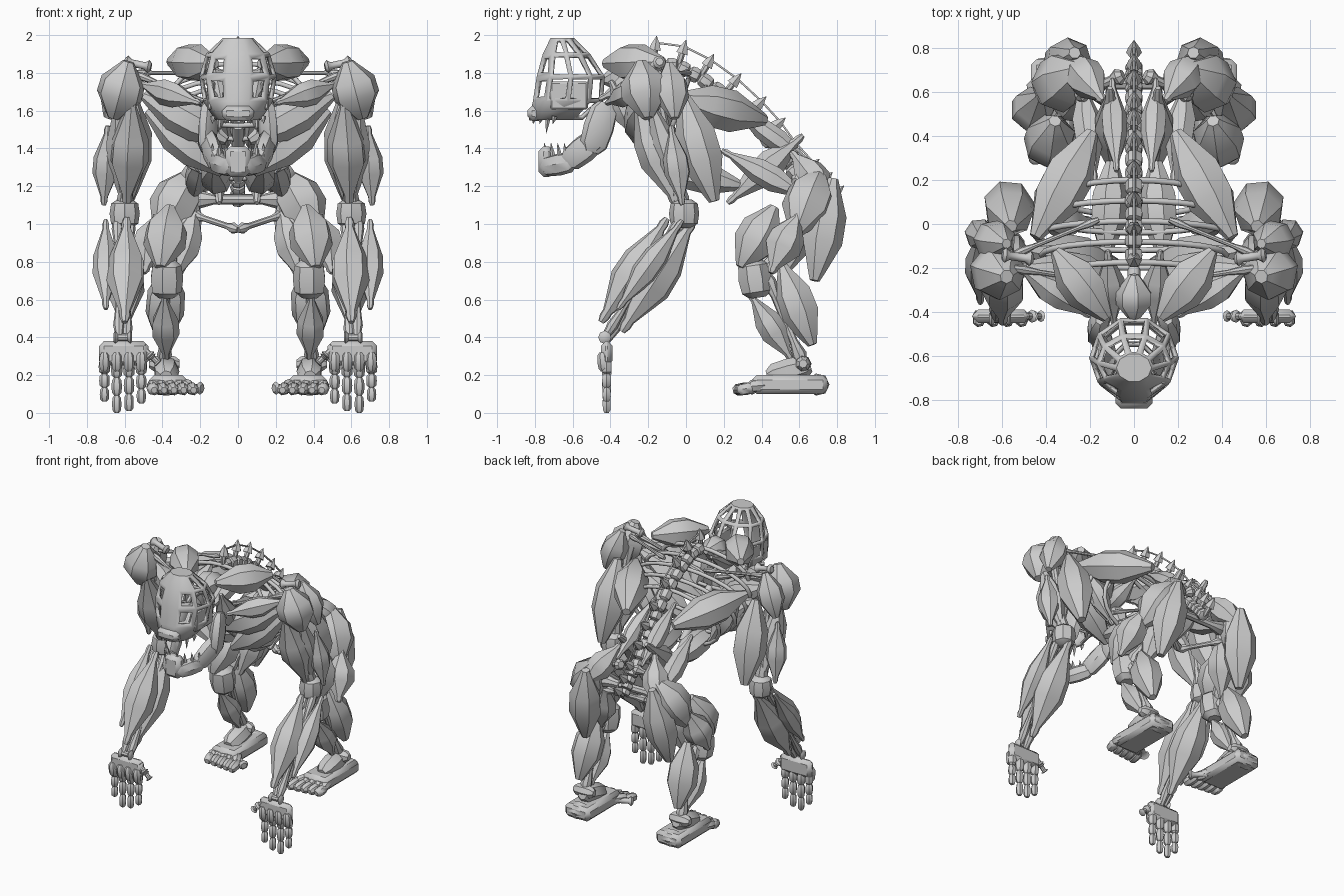
import bpy, bmesh, math
from mathutils import Vector, Matrix

cube = bpy.data.objects.get("Cube")
if cube:
    bpy.data.objects.remove(cube)

grey = bpy.data.materials.new("plain grey")
grey.use_nodes = True
colour = (.6, .6, .6, 1)
grey.diffuse_color = colour
grey.node_tree.nodes["Principled BSDF"].inputs["Base Color"].default_value = colour

# Lengthwise outlines as (position, relative radius)
BELLY = [(0, .16), (.05, .27), (.1, .25), (.4, .95), (.6, 1), (.9, .28), (.95, .28), (1, .16)]
BULKY = [(0, .25), (.08, .4), (.35, .97), (.62, 1), (.92, .42), (1, .25)]
KNUCKLE = [(0, .6), (.1, 1), (.25, .55), (.75, .55), (.9, 1), (1, .6)]
SPIKE = [(0, 1), (.4, .75), (1, .05)]
CAPSULE = [(0, .5), (.15, .9), (.5, 1), (.85, .9), (1, .5)]


def finish(bm, name, angle=38):
    bmesh.ops.recalc_face_normals(bm, faces=bm.faces)
    mesh = bpy.data.meshes.new(name)
    bm.to_mesh(mesh)
    bm.free()
    mesh.materials.append(grey)
    for face in mesh.polygons:
        face.use_smooth = True
    mesh.set_sharp_from_angle(angle=math.radians(angle))
    obj = bpy.data.objects.new(name, mesh)
    bpy.context.collection.objects.link(obj)
    return obj


def sides_of(name, pair):
    return [("left_" + name, 1), ("right_" + name, -1)] if pair else [(name, 1)]


def bridge(bm, rings, caps=(True, True)):
    count = len(rings[0])
    for low, high in zip(rings, rings[1:]):
        for i in range(count):
            j = (i + 1) % count
            bm.faces.new((low[i], low[j], high[j], high[i]))
    for cap, ring in zip(caps, (rings[0], rings[-1])):
        if cap:
            bm.faces.new(ring)


def loft(name, a, b, radius, outline=BELLY, flat=1, sides=7, pair=True):
    """Turned shape between two points, mirrored when it is one of a pair."""
    a, b = Vector(a), Vector(b)
    turn = (b - a).to_track_quat('Z', 'Y')
    for label, s in sides_of(name, pair):
        bm = bmesh.new()
        rings = []
        for t, k in outline:
            ring = []
            for i in range(sides):
                q = math.tau * i / sides
                p = a.lerp(b, t) + turn @ Vector((math.cos(q) * flat, math.sin(q), 0)) * radius * k
                ring.append(bm.verts.new((p.x * s, p.y, p.z)))
            rings.append(ring)
        bridge(bm, rings)
        finish(bm, label)


def bone(name, a, b, radius, pair=True):
    loft(name, a, b, radius, KNUCKLE, sides=8, pair=pair)


def block(name, centre, size, pair=True, bevel=.02):
    for label, s in sides_of(name, pair):
        bm = bmesh.new()
        x, y, z = centre
        bmesh.ops.create_cube(bm, size=1, matrix=Matrix.Translation((x * s, y, z)) @ Matrix.Diagonal((*size, 1)))
        bmesh.ops.bevel(bm, geom=bm.edges[:], offset=bevel, segments=1, affect='EDGES')
        finish(bm, label)


def tube(name, points, radius):
    curve = bpy.data.curves.new(name, 'CURVE')
    curve.dimensions = '3D'
    curve.bevel_depth, curve.bevel_resolution = radius, 1
    curve.use_fill_caps = True
    line = curve.splines.new('POLY')
    line.points.add(len(points) - 1)
    for point, p in zip(line.points, points):
        point.co = (*p, 1)
    curve.materials.append(grey)
    bpy.context.collection.objects.link(bpy.data.objects.new(name, curve))


# Skull: solid mask and crown in front, open cage at the sides and back
bm = bmesh.new()
rings = []
for z, front, back, half in [(1.55, -.84, -.54, .12), (1.65, -.82, -.43, .185), (1.78, -.8, -.42, .205),
                             (1.9, -.765, -.5, .17), (1.985, -.72, -.59, .08)]:
    ring = []
    for i in range(10):
        q = math.tau * i / 10
        ring.append(bm.verts.new((half * math.cos(q), (front + back) / 2 + (back - front) / 2 * math.sin(q), z)))
    rings.append(ring)
bridge(bm, rings, (False, True))
bm.normal_update()
cage, slits = [], []
for face in bm.faces:
    c = face.calc_center_median()
    if len(face.verts) > 4:
        continue
    if c.y > -.69 and (c.z > 1.65 or c.y > -.6):
        cage.append(face)
    elif 1.68 < c.z < 1.9 and abs(c.x) > .05:
        slits.append(face)
bmesh.ops.inset_individual(bm, faces=cage, thickness=.02)
bmesh.ops.inset_individual(bm, faces=slits, thickness=.033)
bmesh.ops.delete(bm, geom=cage + slits, context='FACES')
skull = finish(bm, "skull")
shell = skull.modifiers.new("thickness", 'SOLIDIFY')
shell.thickness = .02

# Muzzle, cheeks, jaw and teeth
block("muzzle", (0, -.79, 1.585), (.17, .1, .08), False, .025)
block("cheek_plate", (.15, -.62, 1.68), (.03, .2, .15), bevel=.01)
loft("jaw_hinge", (.15, -.42, 1.64), (.17, -.5, 1.38), .085, CAPSULE, .6)
loft("jaw_corner", (.17, -.45, 1.47), (.11, -.64, 1.32), .075, CAPSULE, .7)
loft("jaw_side", (.13, -.59, 1.33), (.03, -.76, 1.3), .06, CAPSULE, .8)
block("chin", (0, -.74, 1.33), (.13, .08, .16), False, .025)
for i in range(4):
    x, y = .03 + .035 * i, -.78 + .035 * i
    loft("lower_tooth", (x, y + .04, 1.36), (x, y + .03, 1.43), .014, SPIKE, sides=5)
    loft("upper_tooth", (x, y - .02, 1.57), (x, y - .03, 1.48 if i == 2 else 1.53), .015, SPIKE, sides=5)

# Spine: vertebrae, spikes and a cord through the spike tips
tips = [(-.16, 1.96), (-.01, 1.94), (.13, 1.87), (.27, 1.77), (.4, 1.65),
        (.5, 1.54), (.58, 1.43), (.68, 1.32), (.75, 1.25), (.81, 1.18)]
roots = []
for i, (y, z) in enumerate(tips):
    y0, z0 = tips[max(i - 1, 0)]
    y1, z1 = tips[min(i + 1, len(tips) - 1)]
    along = Vector((0, y1 - y0, z1 - z0)).normalized()
    out = Vector((0, -along.z, along.y))
    tip = Vector((0, y, z))
    root = tip - out * .11
    roots.append(root)
    loft("spine_spike", root, tip, .018, CAPSULE, pair=False)
    loft("spike_tip", tip - out * .04, tip + out * .035, .036, SPIKE, sides=6, pair=False)
for low, high in zip(roots, roots[1:]):
    middle = low.lerp(high, .5)
    loft("upper_vertebra", low, middle, .042, CAPSULE, pair=False)
    loft("lower_vertebra", middle, high, .042, CAPSULE, pair=False)
tube("spine_cord", [(0, y, z) for y, z in tips], .006)

# Ribs sweep from the spine to the breastbone
chest = [Vector((0, -.28 + .08 * i, 1.52 - .07 * i)) for i in range(5)]
for i, low in enumerate(chest):
    high = roots[0].lerp(roots[3], i / 4)
    centre = (high + low) / 2
    wide = .35 + .1 * math.sin(math.pi * i / 4)
    for label, s in sides_of("rib", True):
        arc = [math.pi * n / 12 for n in range(13)]
        tube(label, [centre + (high - centre) * math.cos(q) + Vector((s * wide * math.sin(q), 0, 0))
                     for q in arc], .014)
tube("breastbone", chest, .03)

# Neck and shoulder girdle
loft("nape", (0, -.44, 1.76), (0, -.23, 1.8), .085, BULKY, pair=False)
loft("neck_muscle", (.09, -.46, 1.66), (.12, -.12, 1.83), .065)
loft("throat_muscle", (.14, -.4, 1.76), (.12, -.25, 1.45), .07)
loft("trapezius", (.36, -.12, 1.86), (.12, -.43, 1.85), .1, BULKY)
loft("front_shoulder_strap", (.2, -.42, 1.64), (.52, -.2, 1.74), .07)
bone("collar_bone", (.05, -.28, 1.6), (.56, -.2, 1.8), .022)
bone("shoulder_blade_spine", (.16, .02, 1.8), (.55, -.14, 1.8), .02)

# Trunk muscles
loft("upper_chest", (.06, -.26, 1.44), (.5, -.2, 1.68), .1, BULKY)
loft("lower_chest", (.08, -.18, 1.27), (.48, -.12, 1.6), .1, BULKY)
loft("side_chest", (.2, .02, 1.28), (.44, 0, 1.64), .07)
loft("broad_back", (.45, -.06, 1.67), (.19, .42, 1.55), .115, BULKY)
loft("lower_back", (.08, .24, 1.62), (.1, .66, 1.32), .06)
loft("belly", (.13, -.15, 1.3), (.1, .3, 1.2), .085, BULKY)
loft("flank", (.18, .19, 1.39), (.24, .66, 1.13), .07)
loft("loin", (.1, .22, 1.11), (.11, .62, 1.47), .08)

# Pelvis
bone("hip_bar", (-.26, .64, 1.13), (.26, .64, 1.13), .05, False)
bone("hip_crest", (.05, .68, 1.3), (.26, .58, 1.22), .04)
bone("pubic_arch", (0, .46, .97), (.24, .62, 1.05), .03)

# Upper arm
shoulder, elbow = (.57, -.17, 1.78), (.6, -.01, 1.06)
bone("upper_arm_bone", shoulder, elbow, .045)
loft("shoulder_cap", (.58, -.24, 1.86), (.66, -.2, 1.56), .125, BULKY)
loft("rear_shoulder", (.58, -.09, 1.85), (.69, -.06, 1.56), .09, BULKY)
bone("shoulder_knob", (.46, -.16, 1.83), (.6, -.14, 1.86), .035)
loft("biceps", (.56, -.27, 1.68), (.59, -.05, 1.1), .105)
loft("outer_arm_muscle", (.64, -.2, 1.68), (.61, -.01, 1.1), .075)
loft("triceps", (.56, -.01, 1.68), (.58, .15, 1.12), .115, BULKY)
loft("outer_triceps", (.69, -.08, 1.52), (.71, -.02, 1.1), .07)
loft("elbow_joint", (.6, -.01, .98), (.6, -.01, 1.13), .08, CAPSULE, sides=8)

# Forearm
bone("outer_forearm_bone", (.64, -.02, 1.04), (.63, -.43, .4), .03)
bone("inner_forearm_bone", (.57, 0, 1.04), (.59, -.42, .38), .03)
loft("front_forearm", (.59, -.1, 1.03), (.6, -.45, .48), .1)
loft("rear_forearm", (.59, .04, 1.02), (.6, -.34, .43), .11)
loft("outer_forearm", (.7, -.02, 1.02), (.7, -.36, .55), .07)

# Hand
block("palm", (.605, -.42, .315), (.26, .06, .13), bevel=.025)
bone("wrist_joint", (.56, -.43, .4), (.66, -.43, .4), .035)
for i, reach in enumerate((.05, .01, 0, .06)):
    x = .512 + .065 * i
    step = (.28 - reach) / 3
    for n in range(3):
        top = .28 - step * n
        loft("finger_joint", (x, -.42, top), (x, -.42, top - step), .031 - .003 * n, CAPSULE, sides=6)
    loft("knuckle", (x, -.445, .32), (x, -.435, .22), .03, CAPSULE)
bone("thumb_base", (.51, -.42, .35), (.46, -.42, .3), .03)
bone("thumb_tip", (.46, -.42, .3), (.42, -.42, .26), .027)

# Thigh
hip, knee, ankle = (.24, .64, 1.13), (.38, .42, .74), (.39, .62, .26)
bone("thigh_bone", hip, knee, .045)
loft("buttock", (.24, .71, 1.28), (.42, .58, .95), .13, BULKY)
loft("hip_muscle", (.14, .56, 1.38), (.3, .77, 1.12), .09)
loft("hamstring", (.27, .78, 1.24), (.34, .68, .7), .11, BULKY)
loft("front_thigh", (.36, .47, 1.09), (.41, .29, .77), .115, BULKY)
loft("outer_thigh", (.42, .6, 1.06), (.5, .45, .74), .1)
loft("inner_thigh", (.22, .62, 1.1), (.34, .5, .7), .09)

# Lower leg
loft("knee_cap", (.38, .35, .81), (.38, .38, .61), .09, CAPSULE)
loft("calf", (.37, .51, .78), (.4, .67, .36), .105, BULKY)
loft("shin_muscle", (.39, .34, .63), (.38, .56, .28), .075)
bone("shin_bone", knee, ankle, .04)
loft("ankle_joint", (.31, .62, .26), (.47, .62, .26), .045, CAPSULE)

# Foot
loft("instep", (.38, .43, .19), (.38, .66, .25), .07, CAPSULE)
block("sole", (.37, .55, .15), (.2, .4, .1), bevel=.025)
loft("heel", (.3, .7, .15), (.46, .7, .15), .06, CAPSULE)
for i in range(5):
    x = .25 + .052 * i
    loft("toe_root", (.31 + .03 * i, .44, .15), (x, .33, .14), .036, CAPSULE)
    loft("toe_tip", (x, .36, .135), (x - .015, .25 + .006 * i, .12), .034, CAPSULE)
bone("big_toe", (.3, .42, .14), (.19, .34, .13), .035)
